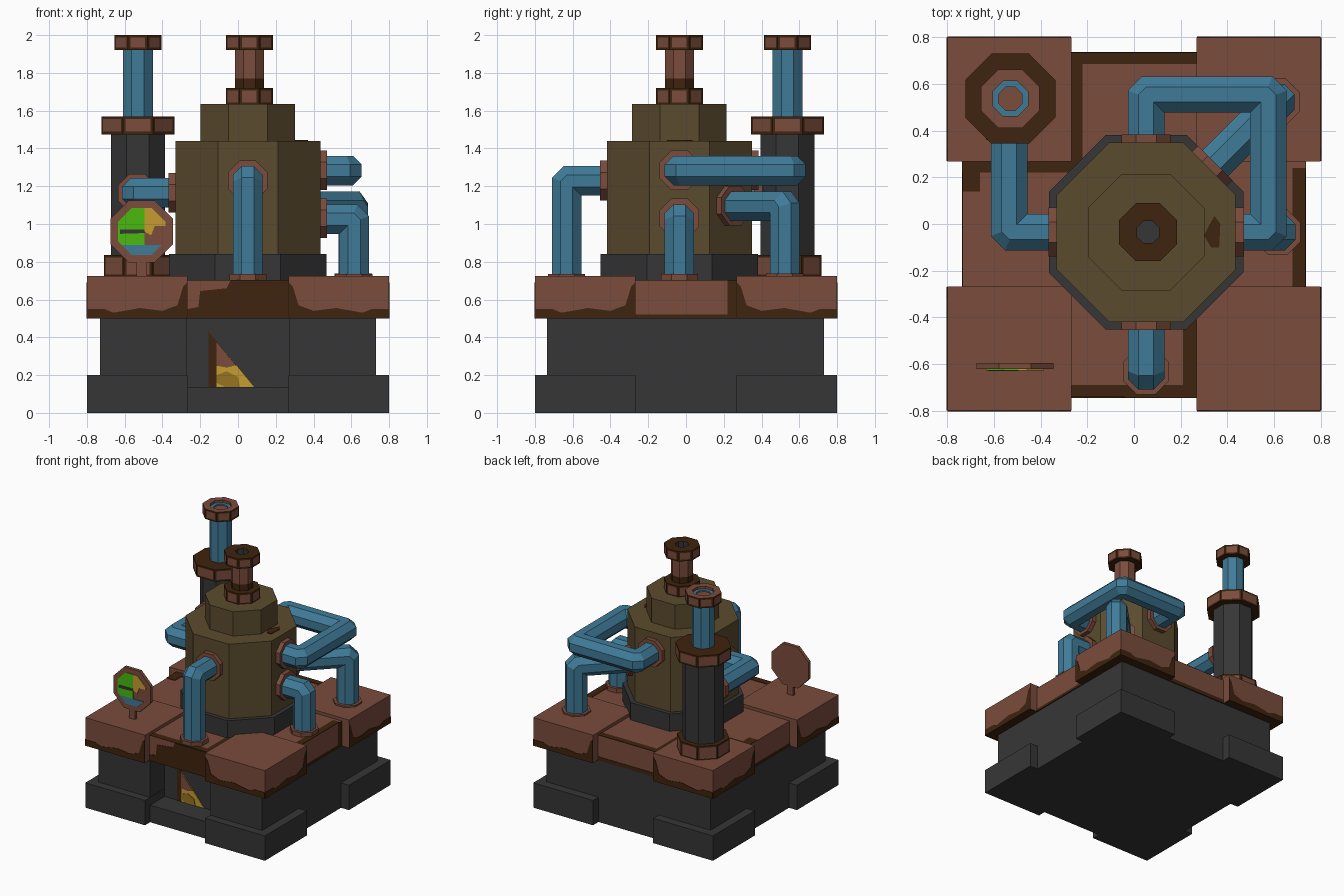
import bpy, bmesh, math
from mathutils import Vector

cube = bpy.data.objects.get("Cube")
if cube:
    bpy.data.objects.remove(cube, do_unlink=True)

# Colours, given as sRGB bytes and stored linear
def lin(c):
    c /= 255
    return c / 12.92 if c <= 0.04045 else ((c + 0.055) / 1.055) ** 2.4

COLOURS = {"rust": (122, 76, 60), "dark_rust": (62, 35, 14), "iron": (54, 54, 54),
           "bronze": (91, 75, 46), "pipe_blue": (64, 123, 152), "green": (74, 186, 16),
           "yellow": (198, 156, 48), "ochre": (150, 115, 32)}
MATS = {}
for key, rgb in COLOURS.items():
    m = bpy.data.materials.new(key)
    m.use_nodes = True
    col = [lin(c) for c in rgb] + [1]
    m.diffuse_color = col
    m.node_tree.nodes["Principled BSDF"].inputs["Base Color"].default_value = col
    m.node_tree.nodes["Principled BSDF"].inputs["Roughness"].default_value = 0.8
    MATS[key] = m


def finish(name, bm, mats):
    bmesh.ops.recalc_face_normals(bm, faces=bm.faces)
    me = bpy.data.meshes.new(name)
    bm.to_mesh(me)
    bm.free()
    for k in mats:
        me.materials.append(MATS[k])
    ob = bpy.data.objects.new(name, me)
    bpy.context.collection.objects.link(ob)
    return ob


def box(name, lo, hi, mat, under=None):
    bm = bmesh.new()
    bmesh.ops.create_cube(bm, size=1)
    for v in bm.verts:
        v.co = Vector((l + (h - l) * (c + 0.5) for l, h, c in zip(lo, hi, v.co)))
    if under:  # underside takes a second colour
        min(bm.faces, key=lambda f: f.calc_center_median().z).material_index = 1
    return finish(name, bm, [mat] + ([under] if under else []))


def plate(name, pts, push, mat):
    """Thin polygon sheet, thickened by the vector push."""
    bm = bmesh.new()
    face = bm.faces.new([bm.verts.new(p) for p in pts])
    new = bmesh.ops.extrude_face_region(bm, geom=[face])["geom"]
    bmesh.ops.translate(bm, vec=push, verts=[g for g in new if isinstance(g, bmesh.types.BMVert)])
    if len(bm.faces) == len(pts) + 1:
        bm.faces.new([v for v in bm.verts][:len(pts)])
    return finish(name, bm, [mat])


def octagon(centre, apothem, axis):
    """Eight points round an axis, flats facing the main directions."""
    axis = Vector(axis).normalized()
    up = Vector((0, 1, 0)) if abs(axis.z) > 0.9 else Vector((0, 0, 1))
    side = axis.cross(up)
    r = apothem / math.cos(math.pi / 8)
    return [Vector(centre) + r * (side * math.cos(a) + up * math.sin(a))
            for a in (math.pi / 8 + i * math.pi / 4 for i in range(8))]


def loft(name, rings, bands, patchy=()):
    """Skin octagon rings; bands names each band's colour; patchy bands get rust insets."""
    mats = list(dict.fromkeys(list(bands) + (["rust"] if patchy else [])))
    bm = bmesh.new()
    vs = [[bm.verts.new(p) for p in ring] for ring in rings]
    patches = []
    for k, (a, b) in enumerate(zip(vs, vs[1:])):
        for i in range(8):
            f = bm.faces.new((a[i], a[(i + 1) % 8], b[(i + 1) % 8], b[i]))
            f.material_index = mats.index(bands[k])
            if k in patchy:
                patches.append(f)
    bm.faces.new(vs[0]).material_index = mats.index(bands[0])
    bm.faces.new(vs[-1]).material_index = mats.index(bands[-1])
    if patches:
        bmesh.ops.recalc_face_normals(bm, faces=bm.faces)
        bmesh.ops.inset_individual(bm, faces=patches, thickness=0.019)
        for f in patches:
            f.material_index = mats.index("rust")
    return finish(name, bm, mats)


def turned(name, x, y, profile, bands, patchy=()):
    return loft(name, [octagon((x, y, z), r, (0, 0, 1)) for r, z in profile], bands, patchy)


def flange(name, at, direction, r=0.105, depth=0.035):
    d = Vector(direction).normalized()
    at = Vector(at)
    return loft(name, [octagon(at - d * 0.01, r, d), octagon(at + d * depth, r, d)], ["rust"])


def pipe(name, path, r=0.078, cut=0.015):
    """Octagonal pipe with mitred, slightly cut elbows."""
    path = [Vector(p) for p in path]
    pts = [path[0]]
    for a, b, c in zip(path, path[1:], path[2:]):
        pts += [b + (a - b).normalized() * cut, b + (c - b).normalized() * cut]
    pts.append(path[-1])
    dirs = [(b - a).normalized() for a, b in zip(pts, pts[1:])]
    rings = [octagon(pts[0], r, dirs[0])]
    for i, d in enumerate(dirs):
        n = (d + dirs[min(i + 1, len(dirs) - 1)]).normalized()
        rings.append([p + d * ((pts[i + 1] - p).dot(n) / d.dot(n)) for p in rings[-1]])
    return loft(name, rings, ["pipe_blue"] * (len(rings) - 1))


# Plinth with a furnace recess at the front
box("plinth_core", (-0.73, -0.55, 0), (0.73, 0.73, 0.5), "iron")
box("furnace_sill", (-0.27, -0.735, 0), (0.27, -0.55, 0.137), "iron")
box("deck", (-0.735, -0.742, 0.5), (0.735, 0.735, 0.70), "rust", "dark_rust")
for sx in (-1, 1):
    xs = sorted((sx * 0.27, sx * 0.73))
    box("furnace_pillar", (xs[0], -0.735, 0), (xs[1], -0.55, 0.5), "iron")

# Corner feet and corner slabs with ragged rust bands
BAND = [(.27, .5), (.8, .5), (.8, .55), (.71, .55), (.66, .53), (.52, .555),
        (.4, .54), (.32, .57), (.29, .67), (.27, .69)]
for sx in (-1, 1):
    for sy in (-1, 1):
        x0, x1 = sorted((sx * 0.268, sx * 0.8))
        y0, y1 = sorted((sy * 0.268, sy * 0.8))
        box("corner_foot", (x0, y0, 0), (x1, y1, 0.2), "iron")
        box("corner_slab", (x0, y0, 0.5), (x1, y1, 0.725), "rust", "dark_rust")
        plate("slab_rust_band", [(sx * u, sy * 0.799, z) for u, z in BAND], (0, sy * 0.004, 0), "dark_rust")
        plate("slab_rust_band", [(sx * 0.799, sy * u, z) for u, z in BAND], (sx * 0.004, 0, 0), "dark_rust")

# Dark rust stains on the deck between the corner slabs
STAINS = [(-.268, .22, -.22, .735), (-.22, .685, .268, .735), (-.735, .22, -.268, .268),
          (-.735, .14, -.66, .22), (.68, -.268, .735, .24), (.21, -.69, .268, -.3), (-.268, -.742, .268, -.69)]
for x0, y0, x1, y1 in STAINS:
    box("deck_stain", (x0, y0, 0.699), (x1, y1, 0.704), "dark_rust")
plate("front_deck_stain", [(x, -0.741, z) for x, z in
      [(-.268, .5), (.268, .5), (.268, .7), (-.04, .7), (-.06, .66), (-.2, .645), (-.21, .56), (-.268, .55)]],
      (0, -0.005, 0), "dark_rust")
for s in (-1, 1):
    box("side_deck_stain", sorted((s * 0.733, s * 0.738))[:1] + [-.268, .5],
        sorted((s * 0.733, s * 0.738))[1:] + [.268, .52], "dark_rust")
    box("side_deck_stain", sorted((s * 0.733, s * 0.738))[:1] + [.22, .52],
        sorted((s * 0.733, s * 0.738))[1:] + [.268, .7], "dark_rust")
box("back_deck_stain", (-.268, .733, .5), (.268, .738, .53), "dark_rust")

# Furnace fire
FIRE = [("fire_edge", "dark_rust", [(-.155, .137), (-.115, .137), (-.115, .38), (-.155, .43)], 0),
        ("fire", "yellow", [(-.115, .137), (.085, .137), (-.115, .38)], 0),
        ("fire_ember", "rust", [(-.115, .25), (-.06, .24), (-.01, .252), (-.115, .38)], 1),
        ("fire_glow", "ochre", [(-.115, .16), (-.07, .137), (.01, .137), (.0, .19), (-.06, .22), (-.115, .2)], 1)]
for name, mat, pts, layer in FIRE:
    plate(name, [(x, -0.549 - 0.005 * layer, z) for x, z in pts], (0, -0.006, 0), mat)

# Boiler and its chimney
BX, BY = 0.052, -0.035
turned("boiler_base", BX, BY, [(.417, .69), (.417, .84)], ["iron"])
turned("boiler", BX, BY, [(.384, .83), (.384, 1.44), (.25, 1.44), (.25, 1.635)], ["bronze"] * 3)
plate("boiler_stain", [(x, y, 1.439) for x, y in
      [(.3, -.05), (.33, -.1), (.365, -.1), (.37, 0), (.345, .035), (.325, 0)]], (0, 0, .006), "dark_rust")
CX = 0.06
turned("chimney_foot", CX, BY, [(.124, 1.63), (.124, 1.72)], ["dark_rust"], [0])
turned("chimney_pipe", CX, BY, [(.077, 1.71), (.077, 1.77), (.077, 1.93)], ["dark_rust", "rust"])
turned("chimney_collar", CX, BY, [(.077, 1.92), (.124, 1.92), (.124, 2), (.047, 2), (.047, 1.94)],
       ["dark_rust"] * 3 + ["iron"], [1])

# Tall stack at the back right
SX, SY = -0.53, 0.537
turned("stack_foot", SX, SY, [(.18, .72), (.18, .835)], ["dark_rust"], [0])
turned("stack_body", SX, SY, [(.143, .83), (.143, 1.48)], ["iron"])
turned("stack_flange", SX, SY, [(.193, 1.475), (.193, 1.57)], ["dark_rust"], [0])
turned("stack_pipe", SX, SY, [(.079, 1.56), (.079, 1.98), (.05, 1.98), (.05, 1.9)],
       ["pipe_blue"] * 3 + ["iron"])
turned("stack_pipe_hole", SX, SY, [(.05, 1.89), (.05, 1.905)], ["iron"])
turned("stack_collar", SX, SY, [(.078, 1.92), (.125, 1.92), (.125, 2), (.075, 2), (.075, 1.97)],
       ["dark_rust", "dark_rust", "rust", "rust"], [1])

# Pipes, each with a flange where it meets the boiler, deck or stack
A = 0.384
pipe("front_pipe", [(BX, BY - A, 1.228), (BX, -.632, 1.228), (BX, -.632, .7)])
flange("front_pipe_flange", (BX, BY - A, 1.23), (0, -1, 0))
flange("front_pipe_foot", (BX, -.632, .7), (0, 0, 1), 0.098)
pipe("stack_link_pipe", [(BX - A, BY, 1.165), (SX - .005, BY, 1.165), (SX - .005, .42, 1.165)])
flange("stack_link_flange", (BX - A, BY, 1.165), (-1, 0, 0))
flange("stack_link_end_flange", (SX - .005, SY - .143, 1.165), (0, -1, 0), 0.1)
pipe("upper_pipe", [(BX + A, BY, 1.283), (.576, BY, 1.283), (.576, .555, 1.283),
                    (BX, .555, 1.283), (BX, BY + A, 1.283)])
flange("upper_pipe_flange", (BX + A, BY, 1.285), (1, 0, 0))
flange("upper_pipe_back_flange", (BX, BY + A, 1.285), (0, 1, 0))
pipe("side_pipe", [(BX + A, BY, 1.025), (.615, BY, 1.025), (.615, BY, .7)])
flange("side_pipe_flange", (BX + A, BY, 1.03), (1, 0, 0))
flange("side_pipe_foot", (.615, BY, .7), (0, 0, 1), 0.098)
h = A * math.sqrt(0.5)
D = 0.558
pipe("diagonal_pipe", [(BX + h, BY + h, 1.093), (BX + D, BY + D, 1.093), (BX + D, BY + D, .72)])
flange("diagonal_pipe_flange", (BX + h, BY + h, 1.097), (1, 1, 0))
flange("diagonal_pipe_foot", (BX + D, BY + D, .72), (0, 0, 1), 0.1, 0.018)

# Pressure gauge
GX, GZ, GY = -0.51, 0.96, -0.622
loft("gauge_case", [octagon((GX, GY + .027, GZ), .165, (0, 1, 0)),
                    octagon((GX, GY, GZ), .165, (0, 1, 0))], ["rust"])
box("gauge_stem", (GX - .027, GY, .72), (GX + .027, GY + .027, GZ - .16), "rust")
a, b = 0.125, 0.052
DIAL = [("gauge_green", "green", [(-.107, -.07), (-a, -b), (-a, b), (-b, a), (.015, a), (.015, -.07)]),
        ("gauge_yellow", "yellow", [(.015, a), (.015, .0), (.05, -.02), (.07, .03), (a, .03), (a, b), (b, a)]),
        ("gauge_blue", "pipe_blue", [(-.107, -.07), (.107, -.07), (b, -a), (-b, -a)]),
        ("gauge_needle", "iron", [(-.115, -.012), (.015, -.008), (.015, .012), (-.115, .01)])]
for name, mat, pts in DIAL:
    y = GY - (.003 if name == "gauge_needle" else 0)
    plate(name, [(GX + u, y, GZ + v) for u, v in pts], (0, -.005, 0), mat)
